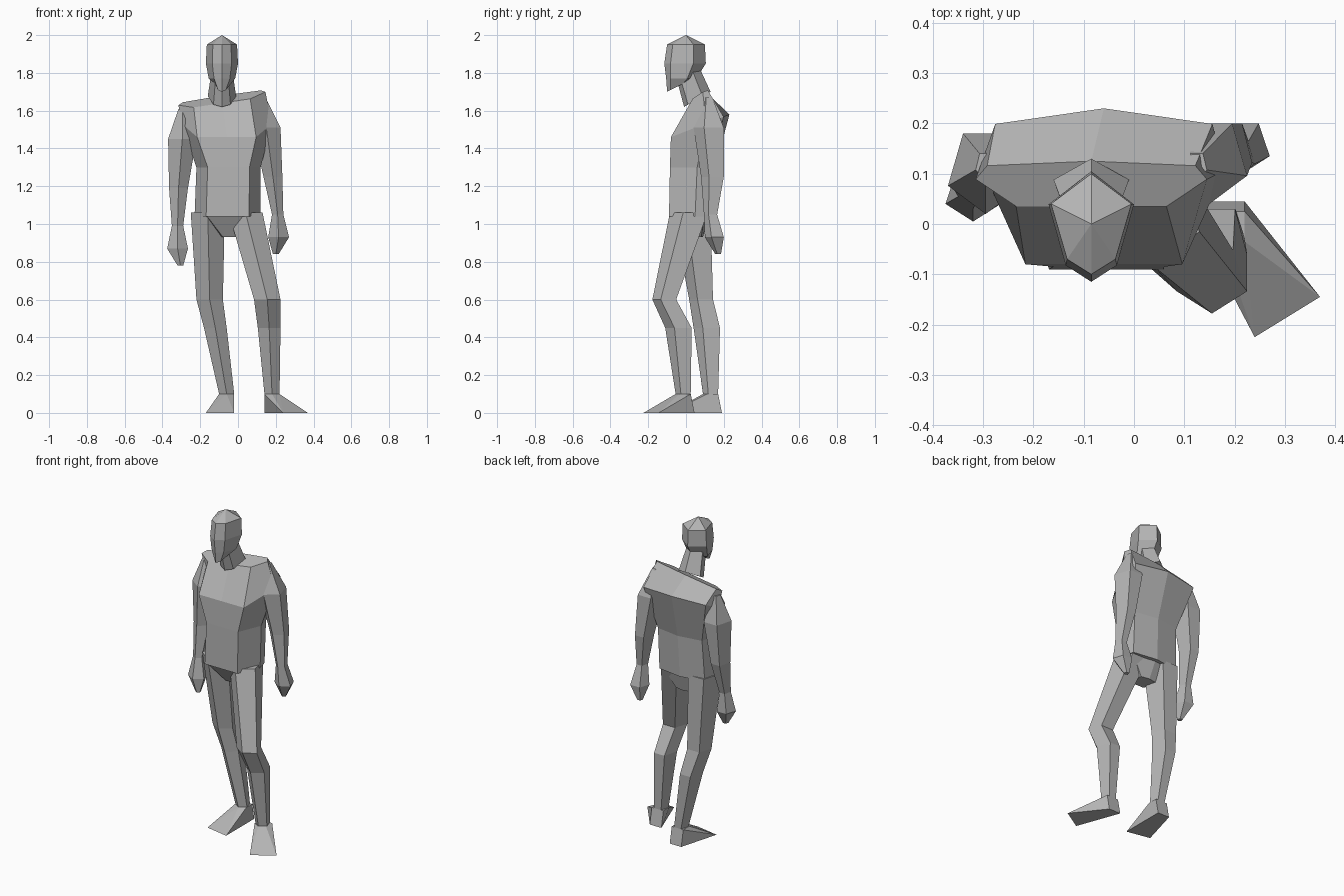
import bpy
import bmesh
from mathutils import Vector

default_cube = bpy.data.objects.get("Cube")
if default_cube:
    bpy.data.objects.remove(default_cube, do_unlink=True)

# One plain grey for the whole figure
grey = bpy.data.materials.new("plain_grey")
grey.use_nodes = True
colour = (.46, .46, .46, 1)
grey.diffuse_color = colour
shader = next(node for node in grey.node_tree.nodes if node.type == 'BSDF_PRINCIPLED')
shader.inputs["Base Color"].default_value = colour


def symmetric(half_outline):
    """Close a front-to-back half outline by mirroring it across the middle."""
    mirrored = [(-u, v) for u, v in reversed(half_outline) if u > 0]
    return half_outline + mirrored


TORSO_OUTLINE = symmetric([(0, -1), (.65, -1), (1, .2), (.9, .8), (0, 1)])
HEAD_OUTLINE = symmetric([(0, -1), (.6, -.7), (1, .4), (0, 1)])
LIMB_OUTLINE = symmetric([(0, -1), (1, -.3), (.6, 1)])


def section(outline, x, y, z, half_width, half_depth, rise_left=0, rise_back=0):
    """One cross-section: the outline scaled, placed and optionally tilted."""
    return [Vector((x + u * half_width, y + v * half_depth, z + u * rise_left + v * rise_back))
            for u, v in outline]


def finish(name, bm):
    bmesh.ops.recalc_face_normals(bm, faces=bm.faces[:])
    mesh = bpy.data.meshes.new(name)
    bm.to_mesh(mesh)
    bm.free()
    mesh.materials.append(grey)
    part = bpy.data.objects.new(name, mesh)
    bpy.context.scene.collection.objects.link(part)


def loft(name, sections):
    """Skin a row of cross-sections and cap both ends."""
    bm = bmesh.new()
    loops = [[bm.verts.new(point) for point in points] for points in sections]
    for low, high in zip(loops, loops[1:]):
        for i in range(len(low)):
            bm.faces.new((low[i - 1], low[i], high[i], high[i - 1]))
    bm.faces.new(loops[0])
    bm.faces.new(loops[-1])
    bmesh.ops.remove_doubles(bm, verts=bm.verts[:], dist=.001)
    finish(name, bm)


def limb(name, shape, joints, lift=0):
    """Loft a limb: the shape gives height and thickness, the joints give the pose."""
    sections = []
    for joint, (x, y) in joints.items():
        height, half_width, half_depth = shape[joint]
        sections.append(section(LIMB_OUTLINE, x, y, height + lift, half_width, half_depth))
    loft(name, sections)


def foot(name, ankle, toes):
    """Wedge from the ankle and heel down to the two toe corners."""
    bm = bmesh.new()
    height, half_width, half_depth = LEG_SHAPE["ankle"]
    x, y = ankle
    for side in (-1, 1):
        bm.verts.new((x + side * half_width, y + half_depth, height))
        bm.verts.new((x + side * half_width, y - half_depth / 2, height))
        bm.verts.new((x + side * half_width, y + .06, 0))
    bm.verts.new((x, y - half_depth, height))
    for toe_x, toe_y in toes:
        bm.verts.new((toe_x, toe_y, 0))
    bmesh.ops.convex_hull(bm, input=bm.verts[:])
    finish(name, bm)


# Head and neck share one centre line
def head_section(**place):
    return section(HEAD_OUTLINE, x=-.085, **place)


loft("head", [
    head_section(y=-.04, z=1.73, half_width=.035, half_depth=.06, rise_back=.03),
    head_section(y=-.025, z=1.77, half_width=.07, half_depth=.08),
    head_section(y=-.005, z=1.85, half_width=.085, half_depth=.11),
    head_section(y=0, z=1.95, half_width=.08, half_depth=.1),
    head_section(y=0, z=2, half_width=0, half_depth=0)])
loft("neck", [
    head_section(y=.06, z=1.66, half_width=.075, half_depth=.07, rise_back=.04),
    head_section(y=.01, z=1.8, half_width=.055, half_depth=.06, rise_back=.03)])


# Trunk
def trunk_section(**place):
    return section(TORSO_OUTLINE, **place)


loft("torso", [
    trunk_section(x=-.055, y=.025, z=1.04, half_width=.175, half_depth=.115),
    trunk_section(x=-.05, y=.035, z=1.3, half_width=.17, half_depth=.12),
    trunk_section(x=-.06, y=.075, z=1.52, half_width=.24, half_depth=.155, rise_back=.06),
    trunk_section(x=-.085, y=.08, z=1.66, half_width=.23, half_depth=.045, rise_left=.035, rise_back=.02)])
loft("pelvis", [
    trunk_section(x=-.04, y=.04, z=.93, half_width=.06, half_depth=.05),
    trunk_section(x=-.06, y=.02, z=1.05, half_width=.17, half_depth=.1)])

# Arms with hands: height, half width, half depth at each joint
ARM_SHAPE = {
    "fingertip": (.81, .015, .015),
    "palm": (.9, .055, .05),
    "wrist": (1.02, .03, .035),
    "elbow": (1.22, .05, .06),
    "armpit": (1.48, .075, .08),
    "shoulder": (1.64, .02, .025)}
limb("left_arm", ARM_SHAPE, lift=.03, joints={
    "fingertip": (.2, .17),
    "palm": (.215, .15),
    "wrist": (.21, .13),
    "elbow": (.185, .14),
    "armpit": (.15, .12),
    "shoulder": (.125, .115)})
limb("right_arm", ARM_SHAPE, lift=-.03, joints={
    "fingertip": (-.305, .04),
    "palm": (-.32, .055),
    "wrist": (-.32, .065),
    "elbow": (-.315, .1),
    "armpit": (-.295, .1),
    "shoulder": (-.295, .115)})

# Legs
LEG_SHAPE = {
    "ankle": (.1, .04, .04),
    "calf": (.45, .06, .07),
    "knee": (.6, .07, .063),
    "hip": (1.06, .09, .1)}
left_leg = {
    "ankle": (.18, -.015),
    "calf": (.165, -.04),
    "knee": (.155, -.115),
    "hip": (.04, .015)}
right_leg = {
    "ankle": (-.06, .13),
    "calf": (-.12, .11),
    "knee": (-.15, .08),
    "hip": (-.16, .03)}
limb("left_leg", LEG_SHAPE, left_leg)
limb("right_leg", LEG_SHAPE, right_leg)

# Feet with toes turned outwards
foot("left_foot", left_leg["ankle"], toes=[(.24, -.225), (.37, -.145)])
foot("right_foot", right_leg["ankle"], toes=[(-.17, -.06), (-.02, -.09)])
